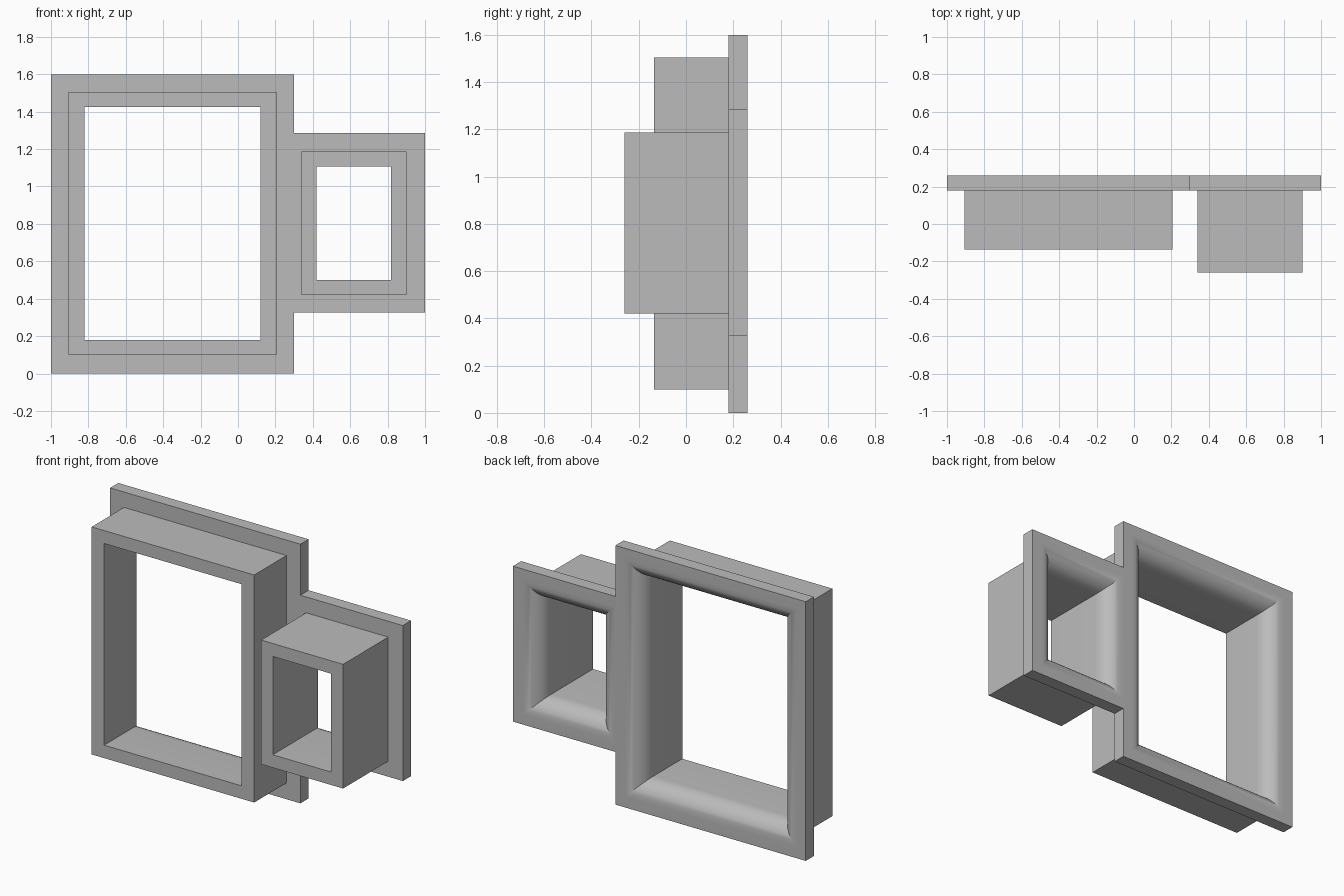
import bpy
import bmesh
import math

cube = bpy.data.objects.get("Cube")
if cube:
    bpy.data.objects.remove(cube, do_unlink=True)

grey = bpy.data.materials.new("plain grey")
grey.use_nodes = True
colour = (0.5, 0.5, 0.5, 1)
grey.diffuse_color = colour
grey.node_tree.nodes["Principled BSDF"].inputs["Base Color"].default_value = colour

PLATE_FRONT, PLATE_BACK = 0.18, 0.26
RADIUS = 0.115
STEPS = 10


def grow(rect, d):
    x0, x1, z0, z1 = rect
    return x0 - d, x1 + d, z0 - d, z1 + d


def window_frame(name, plate, box, opening, front):
    """Deep box on a flat plate, with an opening that flares out at the back."""
    sections = [(opening, front), (box, front), (box, PLATE_FRONT),
                (plate, PLATE_FRONT), (plate, PLATE_BACK)]
    # Rounded flare from the back of the plate into the opening
    for i in range(STEPS + 1):
        t = math.pi / 2 * i / STEPS
        sections.append((grow(opening, RADIUS * (1 - math.sin(t))),
                         PLATE_BACK - RADIUS * (1 - math.cos(t))))
    bm = bmesh.new()
    loops = []
    for (x0, x1, z0, z1), y in sections:
        corners = ((x0, z0), (x1, z0), (x1, z1), (x0, z1))
        loops.append([bm.verts.new((x, y, z)) for x, z in corners])
    # Skin neighbouring sections, the last one back to the first
    for a, b in zip(loops, loops[1:] + loops[:1]):
        for i in range(4):
            j = (i + 1) % 4
            bm.faces.new((a[i], a[j], b[j], b[i]))
    bmesh.ops.recalc_face_normals(bm, faces=bm.faces)
    mesh = bpy.data.meshes.new(name)
    bm.to_mesh(mesh)
    bm.free()
    mesh.materials.append(grey)
    obj = bpy.data.objects.new(name, mesh)
    bpy.context.collection.objects.link(obj)
    bpy.ops.object.select_all(action="DESELECT")
    obj.select_set(True)
    bpy.context.view_layer.objects.active = obj
    bpy.ops.object.shade_smooth_by_angle(angle=math.radians(30))


# Rectangles are left x, right x, bottom z, top z
window_frame("large_frame", (-1, 0.3, 0, 1.6), (-0.905, 0.205, 0.1, 1.505),
             (-0.82, 0.12, 0.18, 1.425), -0.135)
window_frame("small_frame", (0.3, 1, 0.325, 1.285), (0.34, 0.9, 0.42, 1.187),
             (0.42, 0.817, 0.5, 1.107), -0.26)
